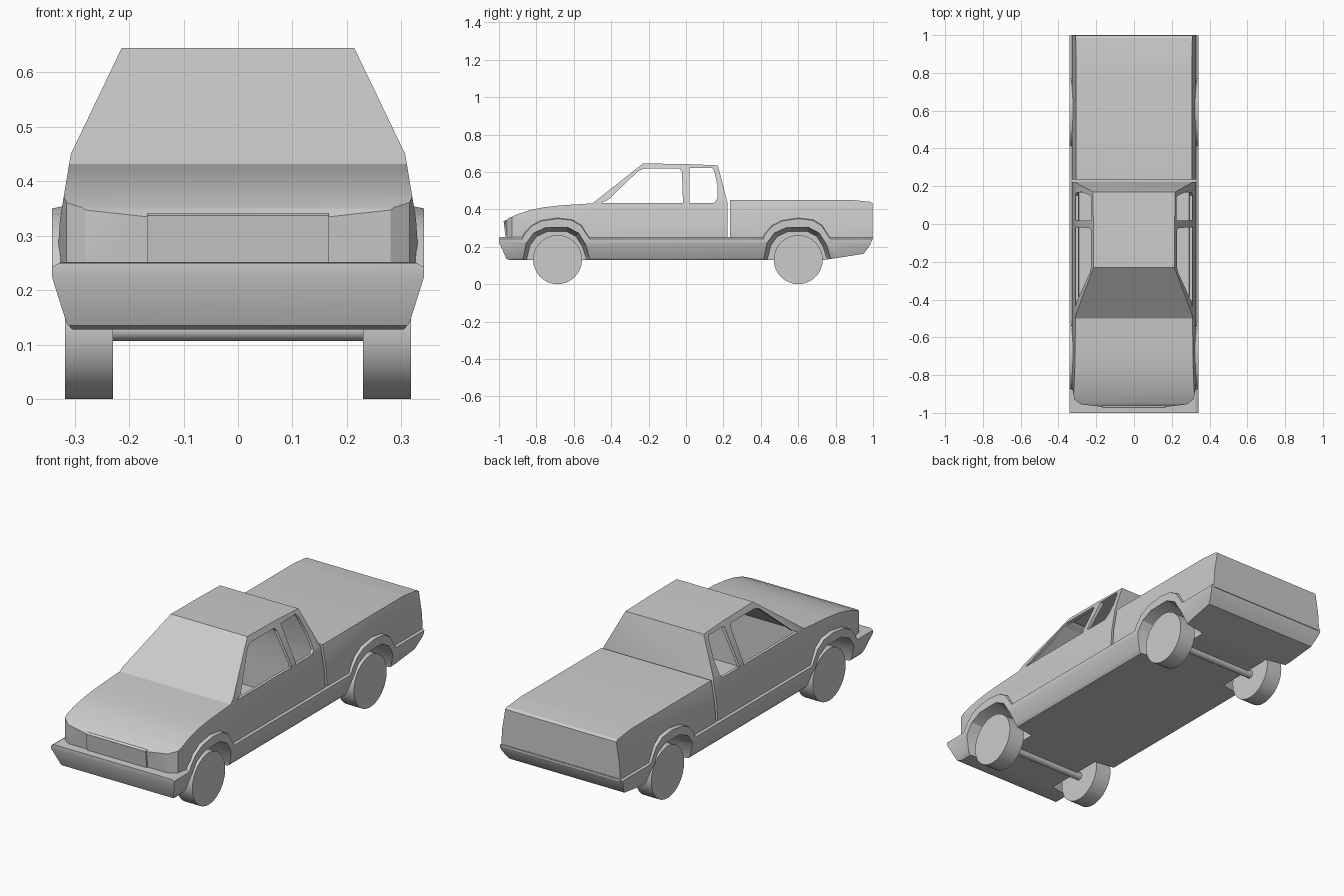
import bpy, bmesh, math

if "Cube" in bpy.data.objects:
    bpy.data.objects.remove(bpy.data.objects["Cube"])

cutters = []


def prism(name, pts, axis, a, b, scale=1.0, centre=(0, 0), cutter=False):
    """Extrude a 2D outline along an axis from a to b, optionally scaled at b."""
    bm = bmesh.new()
    rings = []
    for d, k in ((a, 1.0), (b, scale)):
        ring = []
        for u, v in pts:
            u = centre[0] + (u - centre[0]) * k
            v = centre[1] + (v - centre[1]) * k
            co = {'x': (d, u, v), 'y': (u, d, v), 'z': (u, v, d)}[axis]
            ring.append(bm.verts.new(co))
        rings.append(ring)
    n = len(pts)
    bm.faces.new(rings[0])
    bm.faces.new(rings[1])
    for i in range(n):
        j = (i + 1) % n
        bm.faces.new((rings[0][i], rings[0][j], rings[1][j], rings[1][i]))
    bmesh.ops.recalc_face_normals(bm, faces=bm.faces)
    me = bpy.data.meshes.new(name)
    bm.to_mesh(me)
    bm.free()
    ob = bpy.data.objects.new(name, me)
    bpy.context.collection.objects.link(ob)
    if cutter:
        ob.hide_render = True
        cutters.append(ob)
    return ob


def activate(ob):
    bpy.ops.object.select_all(action='DESELECT')
    ob.select_set(True)
    bpy.context.view_layer.objects.active = ob


def boolean(ob, tools, op='DIFFERENCE'):
    activate(ob)
    for t in tools:
        m = ob.modifiers.new('bool', 'BOOLEAN')
        m.operation, m.solver, m.object = op, 'EXACT', t
        bpy.ops.object.modifier_apply(modifier=m.name)


def mirrored(half):
    return half + [(-x, z) for x, z in reversed(half)]


def smooth(ob, angle=25):
    activate(ob)
    bpy.ops.object.shade_smooth_by_angle(angle=math.radians(angle))


# Cross-sections seen from the front
upper = mirrored([(.33, .235), (.332, .25), (.327, .33), (.307, .45), (.213, .646)])
lower = mirrored([(.305, .128), (.315, .14), (.342, .225), (.342, .242), (.325, .252)])
inner = mirrored([(.29, .15), (.315, .25), (.311, .33), (.292, .45), (.2, .632)])
upper_tool = prism('upper_section', upper, 'y', -1.2, 1.2, cutter=True)
lower_tool = prism('lower_section', lower, 'y', -1.2, 1.2, cutter=True)
plan_tool = prism('plan_outline', mirrored([(.17, -.968), (.28, -.955), (.315, -.93),
                  (.34, -.8), (.34, .5)]), 'z', 0, 1, cutter=True)

# Wheel wells, narrowing inwards
WHEELS = (-.687, .6)
well = [(-.195, .05), (-.19, .14), (-.17, .22), (-.13, .275), (-.065, .305), (.055, .307),
        (.115, .275), (.155, .21), (.178, .14), (.185, .05)]
wells = [prism('well', [(y + c, z) for y, z in well], 'x', s * .36, s * .2,
               .86, (c, .13), cutter=True) for c in WHEELS for s in (1, -1)]

# Cab interior and side windows
cavity = prism('cavity', [(-.49, .15), (-.49, .42), (-.225, .628), (.16, .62),
               (.207, .44), (.207, .15)], 'x', -.5, .5, cutter=True)
boolean(cavity, [prism('inner_section', inner, 'y', -1.2, 1.2, cutter=True)], 'INTERSECT')
front_window = prism('front_window', [(-.45, .434), (-.415, .452), (-.255, .605), (-.225, .617),
                     (-.035, .617), (-.022, .6), (-.016, .434)], 'x', -.5, .5, cutter=True)
rear_window = prism('rear_window', [(.018, .434), (.018, .62), (.14, .622), (.152, .6), (.169, .52),
                    (.167, .455), (.15, .434)], 'x', -.5, .5, cutter=True)

# Hood and cab
cab = prism('cab_body', [(-.955, .235), (-.968, .335), (-.95, .352), (-.9, .374), (-.83, .397),
            (-.76, .411), (-.67, .421), (-.5, .432), (-.23, .645), (0, .642), (.17, .635),
            (.221, .44), (.222, .235)], 'x', -.5, .5)
boolean(cab, [upper_tool, plan_tool], 'INTERSECT')
boolean(cab, wells + [cavity, front_window, rear_window])

# Covered cargo bed
bed = prism('cargo_bed', [(.236, .235), (.236, .451), (.88, .451), (.985, .44), (.998, .432),
            (.998, .235)], 'x', -.5, .5)
boolean(bed, [upper_tool], 'INTERSECT')
boolean(bed, wells)

# Bumpers, sills and floor in one lower body
skirt = prism('lower_body', [(-1, .25), (-1, .225), (-.96, .135), (-.94, .128), (.73, .128),
              (.95, .162), (.985, .21), (1, .25), (1, .26), (-.9, .26)], 'x', -.5, .5)
boolean(skirt, [lower_tool], 'INTERSECT')
boolean(skirt, wells + [cavity])

# Grille lip on the nose
prism('grille_lip', [(-.95, .25), (-.965, .25), (-.975, .337), (-.965, .342), (-.94, .34)],
      'x', -.167, .167)

for ob in (cab, bed, skirt):
    smooth(ob)

# Flared wheel arches
flare = [(-.2, .235), (-.185, .27), (-.145, .315), (-.09, .343), (0, .356), (.08, .347),
         (.13, .318), (.165, .265), (.185, .235)]
for c, end in zip(WHEELS, ('front', 'rear')):
    for s, side in ((1, 'right'), (-1, 'left')):
        arch = prism(f'{end}_{side}_arch', [(y + c, z) for y, z in flare], 'x',
                     s * .312, s * .342, .95, (c, .235))
        boolean(arch, wells)
        smooth(arch)


# Wheels and axles
def cylinder(name, r, depth, loc, sides):
    bpy.ops.mesh.primitive_cylinder_add(vertices=sides, radius=r, depth=depth, location=loc,
                                        rotation=(0, math.pi / 2, 0))
    ob = bpy.context.object
    ob.name = name
    smooth(ob, 35)


for c, end in zip(WHEELS, ('front', 'rear')):
    for s, side in ((1, 'right'), (-1, 'left')):
        cylinder(f'{end}_{side}_wheel', .131, .088, (s * .274, c, .131), 32)
    cylinder(f'{end}_axle', .02, .47, (0, c, .127), 16)

for ob in cutters:
    bpy.data.objects.remove(ob)
